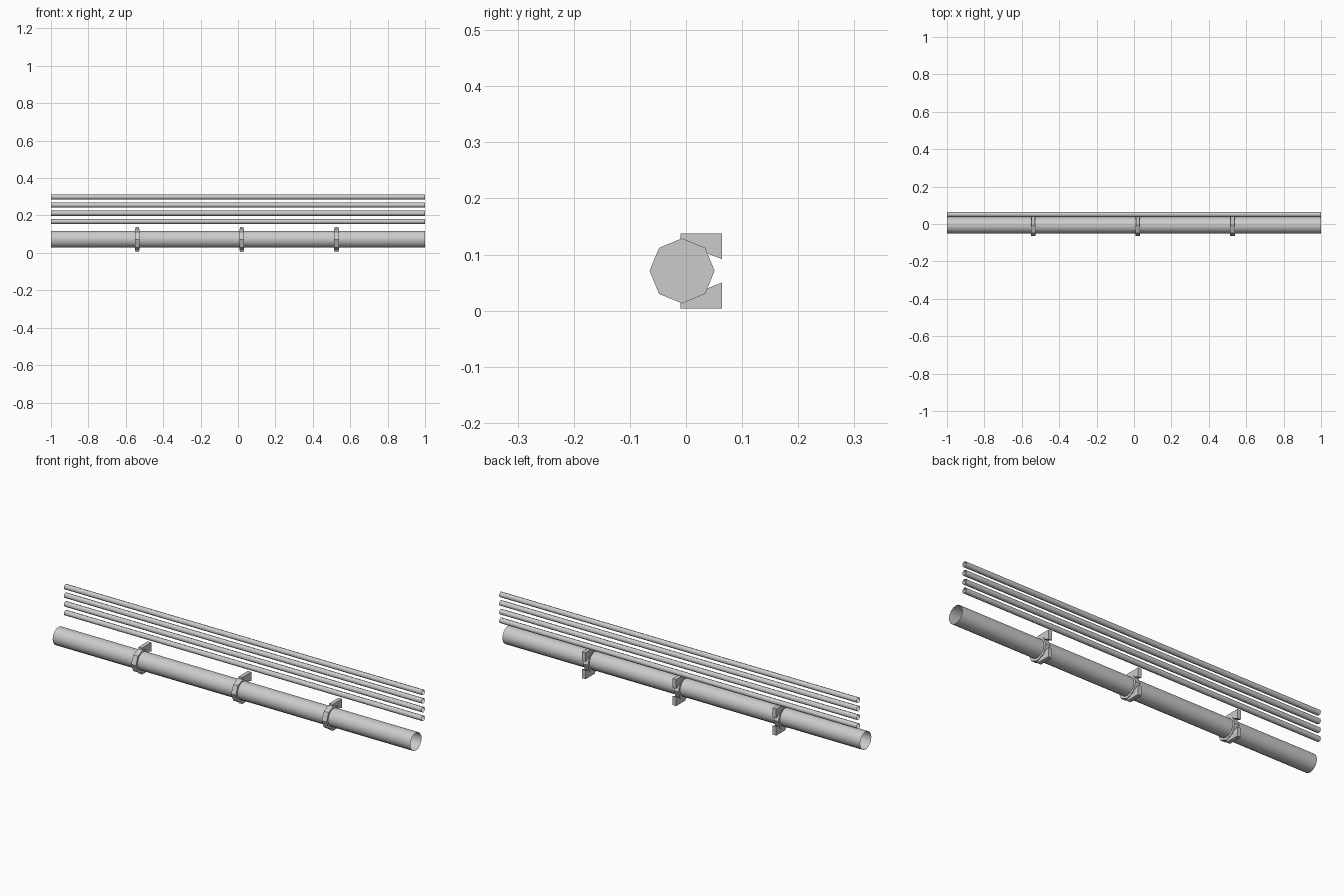
import bpy, bmesh, math
from mathutils import Matrix, Vector

cube = bpy.data.objects.get("Cube")
if cube:
    bpy.data.objects.remove(cube, do_unlink=True)

metal = bpy.data.materials.new("light_grey_metal")
metal.use_nodes = True
grey = (0.6, 0.6, 0.6, 1)
metal.diffuse_color = grey
metal.node_tree.nodes["Principled BSDF"].inputs["Base Color"].default_value = grey


def finish(name, bm, smooth):
    mesh = bpy.data.meshes.new(name)
    bm.to_mesh(mesh)
    bm.free()
    mesh.materials.append(metal)
    obj = bpy.data.objects.new(name, mesh)
    bpy.context.collection.objects.link(obj)
    for poly in mesh.polygons:
        poly.use_smooth = smooth
    return obj


def tube(name, radius, length, sides, centre, capped=False):
    bm = bmesh.new()
    bmesh.ops.create_cone(bm, cap_ends=capped, segments=sides, radius1=radius,
                          radius2=radius, depth=length,
                          matrix=Matrix.Translation(centre) @ Matrix.Rotation(math.pi / 2, 4, 'Y'))
    return finish(name, bm, not capped)


def wedge(name, outline, x, width):
    bm = bmesh.new()
    face = bm.faces.new([bm.verts.new((x - width / 2, y, z)) for y, z in outline])
    result = bmesh.ops.extrude_face_region(bm, geom=[face])
    verts = [v for v in result["geom"] if isinstance(v, bmesh.types.BMVert)]
    bmesh.ops.translate(bm, verts=verts, vec=Vector((width, 0, 0)))
    bmesh.ops.recalc_face_normals(bm, faces=bm.faces)
    return finish(name, bm, False)


# Main pipe, open at both ends
AXIS_Y, AXIS_Z = -0.007, 0.071
tube("main_pipe", 0.045, 2, 16, (0, AXIS_Y, AXIS_Z + 0.002))

# Row of thin conduits above and behind the pipe
for i, z in enumerate((0.168, 0.212, 0.256, 0.299)):
    tube(f"thin_pipe_{i + 1}", 0.0135, 2, 8, (0, 0.051, z))

# Clamps: octagonal collar with a wall wedge above and below
wedge_outline = [(-0.01, 0.05), (-0.01, 0.067), (0.064, 0.067), (0.064, 0.021)]
for i, x in enumerate((-0.539, 0.02, 0.527)):
    tube(f"clamp_collar_{i + 1}", 0.058, 0.026, 8, (x, AXIS_Y, AXIS_Z), True)
    for side, sign in (("upper", 1), ("lower", -1)):
        outline = [(y, AXIS_Z + sign * dz) for y, dz in wedge_outline]
        wedge(f"{side}_wedge_{i + 1}", outline, x, 0.02)
